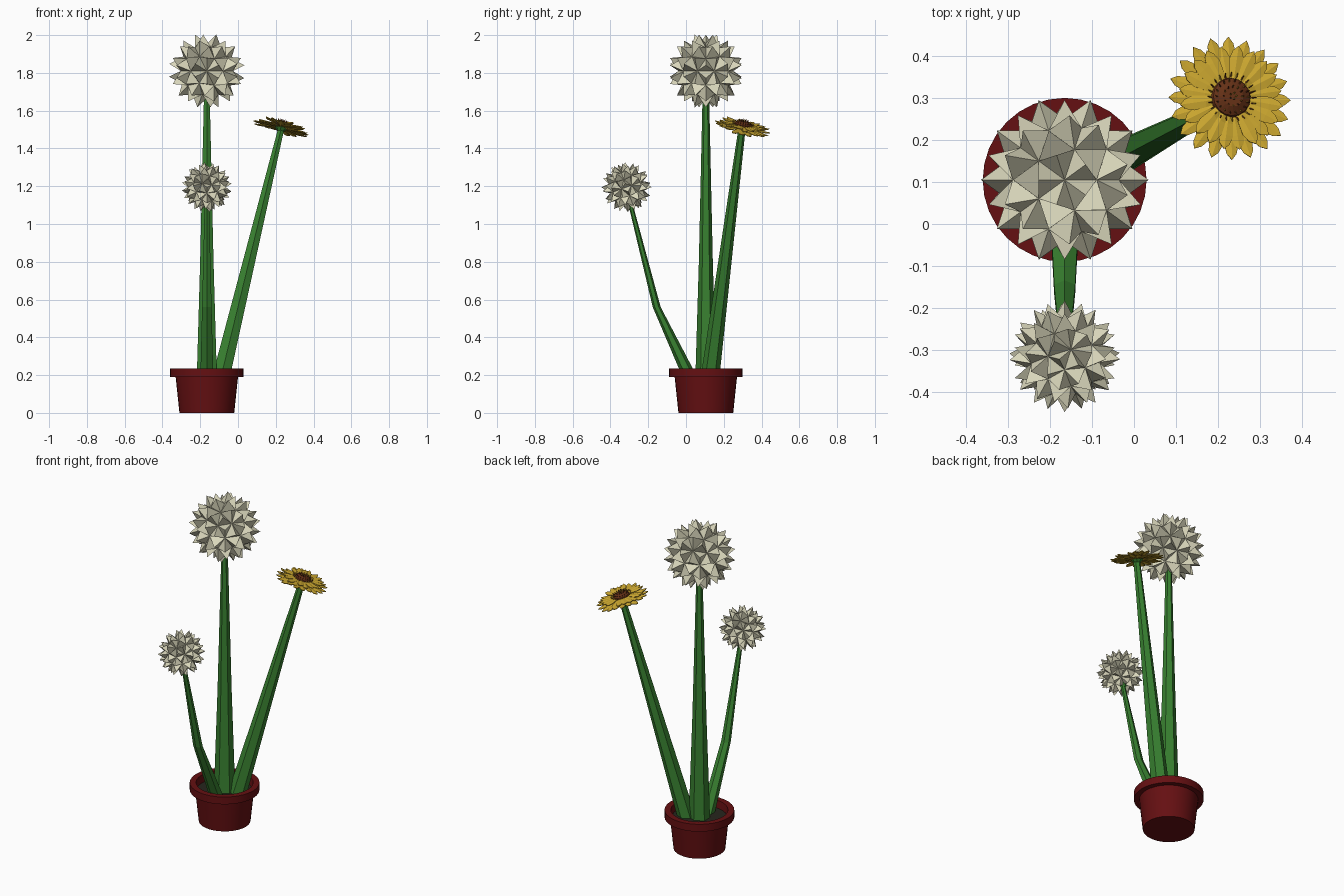
import bpy, bmesh, random
from math import sin, cos, pi, radians
from mathutils import Vector, Matrix

random.seed(4)
if "Cube" in bpy.data.objects:
    bpy.data.objects.remove(bpy.data.objects["Cube"])


def material(name, rgb):
    m = bpy.data.materials.new(name)
    m.use_nodes = True
    m.diffuse_color = (*rgb, 1)
    m.node_tree.nodes["Principled BSDF"].inputs["Base Color"].default_value = (*rgb, 1)
    return m


RED = material("dark red clay", (0.13, 0.005, 0.006))
SOIL = material("dark soil", (0.02, 0.018, 0.012))
GREEN = material("stem green", (0.04, 0.22, 0.03))
CREAM = material("seed cream", (0.70, 0.68, 0.50))
YELLOW = material("petal yellow", (0.62, 0.40, 0.03))
BROWN = material("floret brown", (0.13, 0.03, 0.008))


def finish(bm, name, mats, smooth=False):
    bmesh.ops.recalc_face_normals(bm, faces=bm.faces)
    me = bpy.data.meshes.new(name)
    bm.to_mesh(me)
    bm.free()
    for m in mats:
        me.materials.append(m)
    ob = bpy.data.objects.new(name, me)
    bpy.context.collection.objects.link(ob)
    if smooth:
        bpy.ops.object.select_all(action="DESELECT")
        bpy.context.view_layer.objects.active = ob
        ob.select_set(True)
        bpy.ops.object.shade_smooth_by_angle(angle=radians(30))
    return ob


def skin(bm, rings):
    """Bridge rings of points into a capped tube."""
    loops = [[bm.verts.new(p) for p in ring] for ring in rings]
    n = len(loops[0])
    for a, b in zip(loops, loops[1:]):
        for i in range(n):
            j = (i + 1) % n
            bm.faces.new((a[i], a[j], b[j], b[i]))
    bm.faces.new(loops[0][::-1])
    bm.faces.new(loops[-1])


def ring(center, rx, ry, n, turn=0.0):
    return [Vector(center) + Vector((rx * cos(turn + 2 * pi * i / n),
            ry * sin(turn + 2 * pi * i / n), 0)) for i in range(n)]


PX, PY = -0.165, 0.105

# Pot: one outline turned around its axis, ending on the soil
outline = [(0.145, 0), (0.165, 0.19), (0.195, 0.19), (0.195, 0.235),
           (0.16, 0.235), (0.155, 0.19)]
bm = bmesh.new()
skin(bm, [ring((PX, PY, z), r, r, 32) for r, z in outline])
bm.faces.ensure_lookup_table()
bm.faces[-1].material_index = 1
finish(bm, "pot", [RED, SOIL], smooth=True)


# Stems: tapered six-sided stalks
def stem(name, stations):
    bm = bmesh.new()
    skin(bm, [ring(c, rx, ry, 6, pi / 6) for c, rx, ry in stations])
    finish(bm, name, [GREEN])


stem("tall_stem", [((PX, PY, 0.17), 0.062, 0.056), ((PX, PY, 0.8), 0.041, 0.037),
                   ((PX, PY, 1.7), 0.017, 0.017)])
stem("bent_stem", [((PX, 0.03, 0.17), 0.04, 0.04), ((PX, -0.155, 0.56), 0.029, 0.021),
                   ((PX, -0.29, 1.09), 0.014, 0.012), ((PX, -0.295, 1.12), 0.03, 0.03)])
stem("leaning_stem", [((-0.095, 0.125, 0.17), 0.055, 0.05),
                      ((0.23, 0.297, 1.51), 0.019, 0.019)])


# Seed heads: spheres with a spike raised on every face
def seed_head(name, center, inner, outer, tilt):
    bm = bmesh.new()
    bmesh.ops.create_icosphere(bm, subdivisions=2, radius=inner)
    tips = bmesh.ops.poke(bm, faces=bm.faces[:])["verts"]
    for v in tips:
        v.co = v.co.normalized() * outer
    bm.transform(Matrix.Translation(center) @ Matrix.Rotation(tilt, 4, "X"))
    finish(bm, name, [CREAM])


seed_head("large_seed_head", (PX, PY, 1.81), 0.145, 0.202, 0)
seed_head("small_seed_head", (PX, -0.315, 1.195), 0.093, 0.133, radians(20))

# Yellow flower, built flat then tilted onto its stem
axis = Vector((0.24, 0.19, 1)).normalized()
place = Matrix.Translation((0.23, 0.3, 1.52)) @ Vector((0, 0, 1)).rotation_difference(axis).to_matrix().to_4x4()

# Petals: two layers of thin folded blades
half = [(0.02, 0.006), (0.075, 0.014), (0.11, 0.018), (0.135, 0.012), (0.15, 0)]
bm = bmesh.new()
for layer, (count, scale, lift) in enumerate([(20, 1.0, -0.008), (20, 0.84, 0.004)]):
    for i in range(count):
        a = 2 * pi * (i + layer / 2) / count
        tip_drop = random.uniform(-0.012, 0.008)
        turn = place @ Matrix.Rotation(a, 4, "Z")

        def point(r, w, z):
            return bm.verts.new(turn @ Vector((r * scale, w, z + lift + tip_drop * r / 0.15)))
        mid = [point(r, 0, 0.003) for r, w in half]
        for side in (1, -1):
            edge = [point(r, w * side, 0) for r, w in half[:-1]] + [mid[-1]]
            for k in range(len(half) - 1):
                corners = [mid[k], mid[k + 1], edge[k + 1], edge[k]]
                bm.faces.new(list(dict.fromkeys(corners)))
petals = finish(bm, "petals", [YELLOW])
mod = petals.modifiers.new("thickness", "SOLIDIFY")
mod.thickness = 0.004

# Calyx under the petals
bm = bmesh.new()
skin(bm, [ring((0, 0, -0.03), 0.018, 0.018, 8), ring((0, 0, -0.004), 0.04, 0.04, 8)])
bm.transform(place)
finish(bm, "calyx", [GREEN])

# Flower centre: low dome covered in rings of small pointed florets
bm = bmesh.new()
skin(bm, [ring((0, 0, z), r, r, 16) for r, z in [(0.05, 0), (0.045, 0.012), (0.025, 0.024)]])
bm.transform(place)
finish(bm, "flower_centre", [BROWN])

bm = bmesh.new()
for r, n, z in [(0.05, 24, 0.006), (0.036, 18, 0.015), (0.021, 12, 0.021), (0.007, 5, 0.023)]:
    for i in range(n):
        start = len(bm.faces)
        lean = Matrix.Rotation(2 * pi * i / n, 4, "Z") @ Matrix.Translation((r, 0, z)) \
            @ Matrix.Rotation(r * 16, 4, "Y")
        bmesh.ops.create_cone(bm, cap_ends=True, segments=4, radius1=0.0035, radius2=0.001,
                              depth=0.026, matrix=place @ lean)
        bm.faces.ensure_lookup_table()
        for f in bm.faces[start:]:
            f.material_index = 1 if (i % 3 == 0 or r < 0.01) else 0
finish(bm, "florets", [BROWN, YELLOW])
